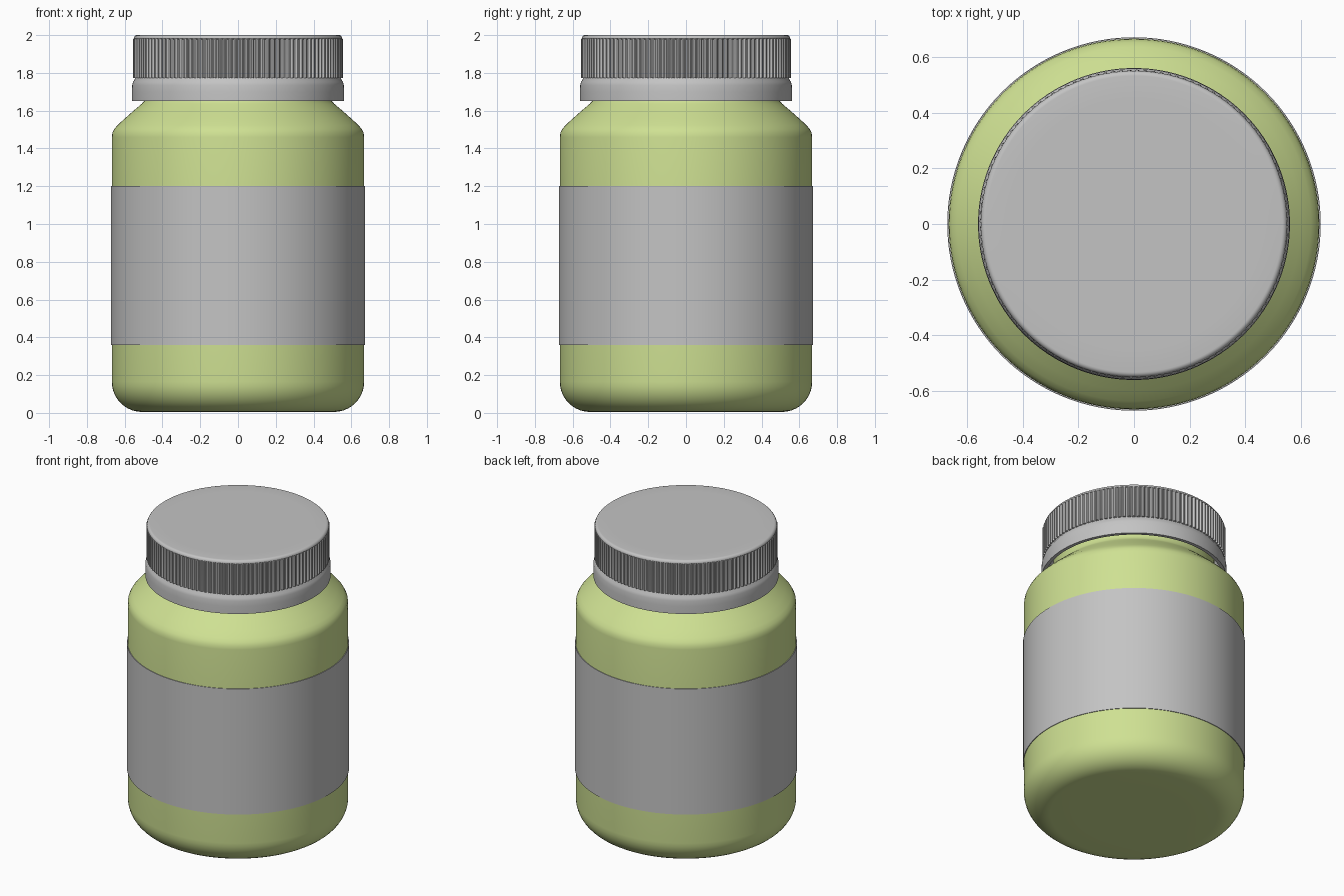
import bpy, bmesh, math

if "Cube" in bpy.data.objects:
    bpy.data.objects.remove(bpy.data.objects["Cube"])


def material(name, rgb):
    m = bpy.data.materials.new(name)
    m.diffuse_color = (*rgb, 1)
    m.use_nodes = True
    m.node_tree.nodes["Principled BSDF"].inputs["Base Color"].default_value = m.diffuse_color
    return m


GREEN = material("soft green", (0.62, 0.75, 0.29))
GREY = material("light grey", (0.55, 0.55, 0.55))


def arc(cr, cz, rad, a0, a1, n):
    """Profile points on an arc, angles in degrees."""
    return [(cr + rad * math.cos(math.radians(a0 + (a1 - a0) * i / n)),
             cz + rad * math.sin(math.radians(a0 + (a1 - a0) * i / n))) for i in range(n + 1)]


def lathe(name, profile, mat, segs, closed=False, rib=None, angle=35):
    """Spin (r, z[, rib depth]) points round z; r = 0 becomes a pole."""
    bm = bmesh.new()
    rings = []
    for p in profile:
        if p[0] < 1e-6:
            rings.append([bm.verts.new((0, 0, p[1]))] * segs)
            continue
        ring = []
        for i in range(segs):
            r = p[0] - (p[2] * rib(i) if len(p) > 2 else 0)
            a = 2 * math.pi * i / segs
            ring.append(bm.verts.new((r * math.cos(a), r * math.sin(a), p[1])))
        rings.append(ring)
    pairs = list(zip(rings, rings[1:]))
    if closed:
        pairs.append((rings[-1], rings[0]))
    for a, b in pairs:
        for i in range(segs):
            j = (i + 1) % segs
            bm.faces.new(list(dict.fromkeys((a[i], a[j], b[j], b[i]))))
    bmesh.ops.recalc_face_normals(bm, faces=bm.faces)
    me = bpy.data.meshes.new(name)
    bm.to_mesh(me)
    bm.free()
    me.materials.append(mat)
    ob = bpy.data.objects.new(name, me)
    bpy.context.collection.objects.link(ob)
    bpy.ops.object.select_all(action='DESELECT')
    ob.select_set(True)
    bpy.context.view_layer.objects.active = ob
    bpy.ops.object.shade_smooth_by_angle(angle=math.radians(angle))
    return ob


# Jar body: rounded base, straight wall, sloping shoulder and neck
body = [(0, 0.005), (0.3, 0.005)]
body += arc(0.508, 0.165, 0.16, -90, 0, 10)
body += [(0.668, 0.5), (0.668, 1.0), (0.668, 1.46)]
body += [(0.665, 1.483), (0.655, 1.503), (0.638, 1.523), (0.60, 1.558),
         (0.55, 1.602), (0.51, 1.636), (0.495, 1.652), (0.488, 1.675),
         (0.488, 1.93), (0, 1.93)]
lathe("jar_body", body, GREEN, 128)

# Wrap-around label
lathe("label", [(0.669, 0.36), (0.673, 0.36), (0.673, 1.2), (0.669, 1.2)],
      GREY, 128, closed=True)

# Ribbed screw cap, hollow underneath
RIBS = 120
cap = [(0, 1.955), (0.52, 1.955), (0.52, 1.75), (0.535, 1.735), (0.54, 1.65), (0.562, 1.65),
       (0.562, 1.70), (0.56, 1.735), (0.556, 1.752), (0.547, 1.765), (0.545, 1.772),
       (0.556, 1.774, 0.011), (0.556, 1.978, 0.011), (0.552, 1.981)]
cap += arc(0.534, 1.982, 0.018, 10, 90, 5) + [(0.45, 2.0), (0, 2.0)]
lathe("ribbed_cap", cap, GREY, RIBS * 4, rib=lambda i: 1 if i % 4 in (0, 1) else 0)
